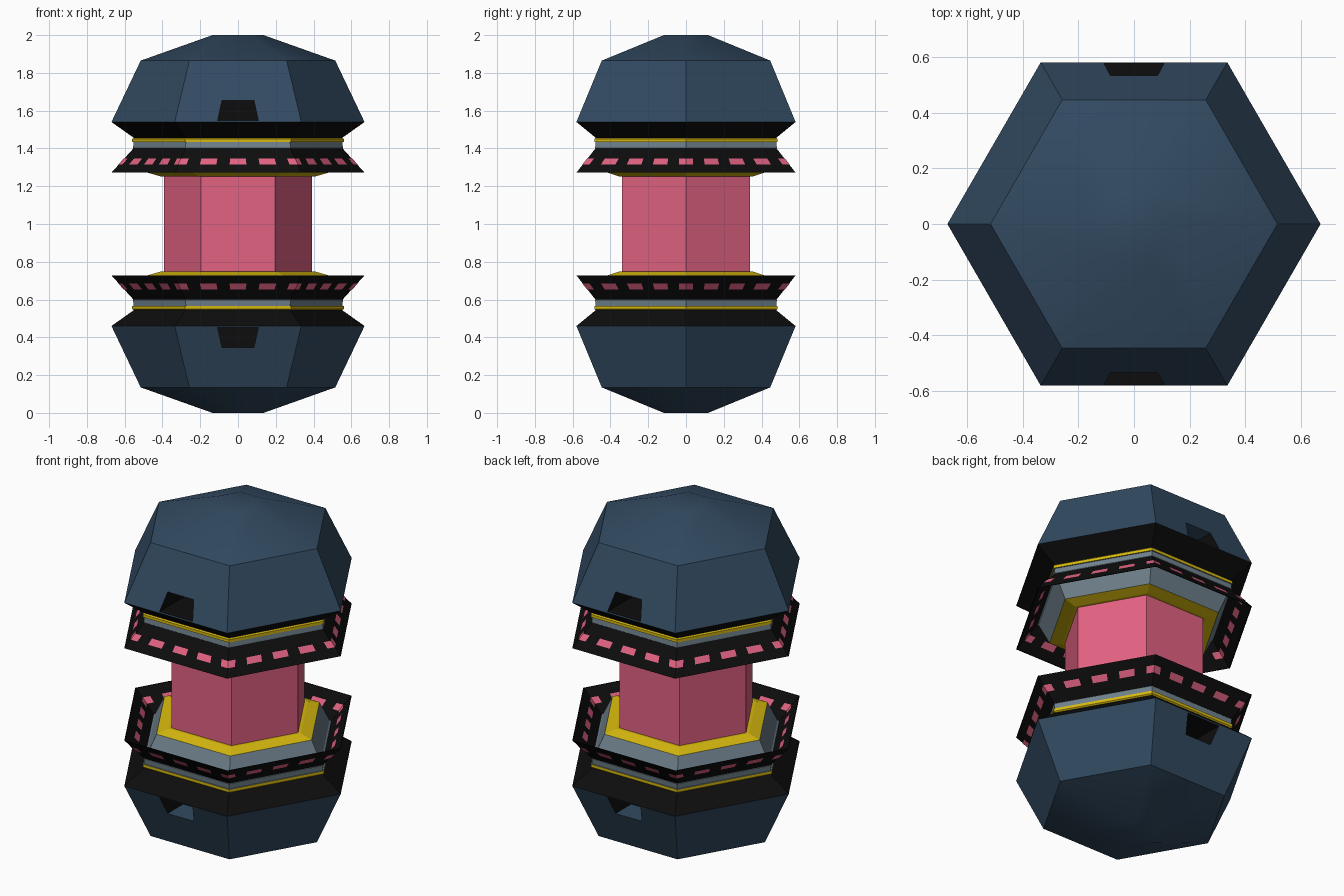
import bpy, bmesh, math
from mathutils import Vector

if "Cube" in bpy.data.objects:
    bpy.data.objects.remove(bpy.data.objects["Cube"])


def srgb(r, g, b):
    lin = [(c / 255 / 12.92) if c < 10 else ((c / 255 + 0.055) / 1.055) ** 2.4 for c in (r, g, b)]
    return (*lin, 1)


def material(name, rgb):
    m = bpy.data.materials.new(name)
    m.diffuse_color = srgb(*rgb)
    m.use_nodes = True
    m.node_tree.nodes["Principled BSDF"].inputs["Base Color"].default_value = m.diffuse_color
    return m


BLUE = material("slate blue", (50, 74, 97))
BLACK = material("black", (13, 13, 13))
YELLOW = material("yellow", (214, 184, 14))
GREY = material("blue grey", (112, 130, 141))
PINK = material("pink", (226, 98, 130))


def finish(bm, name, mats, recalc=True, mirror=True):
    """Heights are measured from the middle at z = 1, then mirrored down."""
    if recalc:
        bmesh.ops.recalc_face_normals(bm, faces=bm.faces)
    me = bpy.data.meshes.new(name)
    bm.to_mesh(me)
    bm.free()
    for m in mats:
        me.materials.append(m)
    ob = bpy.data.objects.new(name, me)
    ob.location.z = 1
    bpy.context.collection.objects.link(ob)
    if mirror:
        ob.modifiers.new("mirror", 'MIRROR').use_axis = (False, False, True)
        ob.modifiers["mirror"].use_mirror_merge = False
    return ob


def corner(k, r, h):
    a = math.radians(60 * k)
    return Vector((r * math.cos(a), r * math.sin(a), h))


def hex_lathe(name, profile, mats, bands=None, closed=False, mirror=True):
    """Six-sided lathe; bands gives a material index for each profile segment."""
    bm = bmesh.new()
    rings = [[bm.verts.new(corner(k, r, h)) for k in range(6)] for r, h in profile]
    pairs = list(zip(rings, rings[1:])) + ([(rings[-1], rings[0])] if closed else [])
    for i, (a, b) in enumerate(pairs):
        for k in range(6):
            f = bm.faces.new((a[k], a[k - 1], b[k - 1], b[k]))
            f.material_index = bands[i] if bands else 0
    if not closed:
        bm.faces.new(rings[0]).material_index = bands[0] if bands else 0
        bm.faces.new(rings[-1]).material_index = bands[-1] if bands else 0
    return finish(bm, name, mats, mirror=mirror)


# domes with black undersides
dome = hex_lathe("dome", [(.135, 1.0), (.515, .865), (.67, .54), (.55, .455)],
                 [BLUE, BLACK], [0, 0, 1], mirror=False)
bpy.context.view_layer.objects.active = dome
dome.select_set(True)
bpy.ops.object.shade_smooth_by_angle(angle=math.radians(30))

# notches in the front and back of each dome: blue roof, black floor and walls
bm = bmesh.new()
for s in (-1, 1):
    ends = []
    for y in (.33, .75):
        ends.append([bm.verts.new((x, s * y, h)) for x, h in
                     ((-.108, .547), (.108, .547), (.085, .653), (-.085, .653))])
    a, b = ends
    for f in (a, b):
        bm.faces.new(f).material_index = 1
    for i in range(4):
        j = (i + 1) % 4
        bm.faces.new((a[i], a[j], b[j], b[i])).material_index = 0 if i == 2 else 1
cutter = finish(bm, "notch_cutter", [BLUE, BLACK], mirror=False)
cutter.hide_render = True
cutter.hide_viewport = False
cut = dome.modifiers.new("notches", 'BOOLEAN')
cut.operation = 'DIFFERENCE'
cut.solver = 'EXACT'
cut.object = cutter
bpy.context.view_layer.update()
bpy.ops.object.modifier_apply(modifier="notches")
bpy.data.objects.remove(cutter)
mir = dome.modifiers.new("mirror", 'MIRROR')
mir.use_axis = (False, False, True)

# yellow band, grey collar and yellow inner plate
hex_lathe("collar",
          [(.55, .457), (.56, .45), (.56, .433), (.552, .433), (.556, .402),
           (.54, .39), (.48, .272), (.41, .252)],
          [YELLOW, GREY], [0, 0, 1, 1, 1, 1, 0])

# flared thin skirt
TOP, RIM = (.55, .404), (.67, .272)
T = .006
hex_lathe("skirt", [TOP, RIM, (RIM[0] - T, RIM[1]), (TOP[0] - T, TOP[1])], [BLACK], closed=True)

# pink dashes on both sides of the skirt, four per side, wrapping the corners
bm = bmesh.new()


def skirt_point(k, t, h, off):
    r = TOP[0] + (TOP[1] - h) / (TOP[1] - RIM[1]) * (RIM[0] - TOP[0]) + off
    return corner(k, r, h).lerp(corner(k + 1, r, h), t)


for off in (.003, -T - .003):
    for k in range(6):
        for t0, t1 in ((0, .07), (.18, .32), (.43, .57), (.68, .82), (.93, 1)):
            quad = [skirt_point(k, t, h, off) for t, h in
                    ((t0, .316), (t1, .316), (t1, .346), (t0, .346))]
            if off < 0:
                quad.reverse()
            bm.faces.new([bm.verts.new(p) for p in quad])
finish(bm, "skirt_dashes", [PINK], recalc=False)

# central column
hex_lathe("core", [(.392, .26), (.392, -.26)], [PINK], mirror=False)
